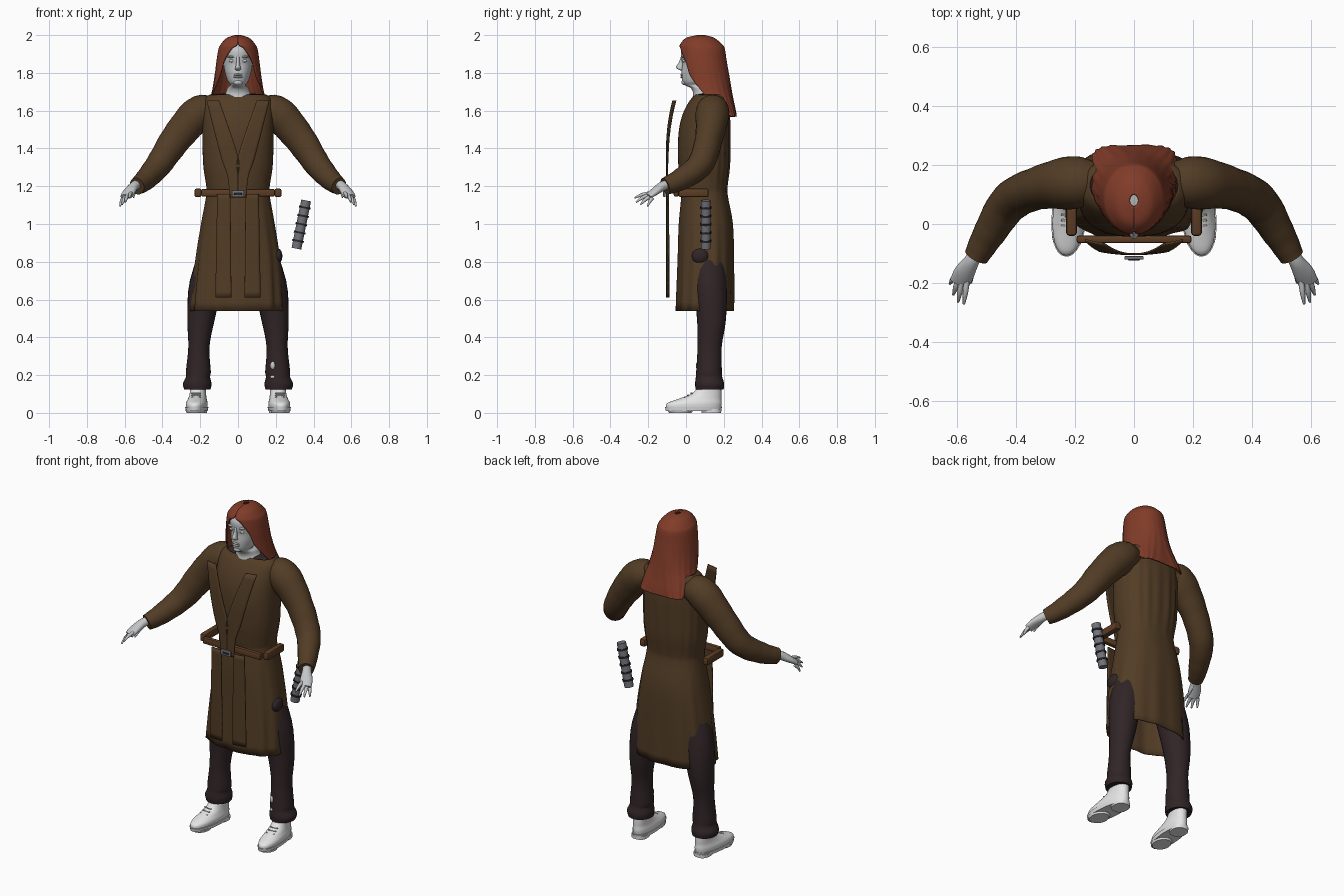
import bpy, bmesh, math
from mathutils import Vector

cube = bpy.data.objects.get("Cube")
if cube:
    bpy.data.objects.remove(cube, do_unlink=True)


def material(name, r, g, b):
    m = bpy.data.materials.new(name)
    m.use_nodes = True
    m.diffuse_color = (r, g, b, 1)
    bsdf = m.node_tree.nodes["Principled BSDF"]
    bsdf.inputs["Base Color"].default_value = (r, g, b, 1)
    bsdf.inputs["Roughness"].default_value = 0.8
    return m


ROBE = material("robe brown", 0.085, 0.046, 0.019)
LEATHER = material("leather brown", 0.11, 0.047, 0.018)
HAIR = material("auburn hair", 0.22, 0.045, 0.022)
SKIN = material("pale skin", 0.55, 0.56, 0.57)
SHOE = material("white shoe", 0.78, 0.78, 0.78)
TROUSER = material("dark trouser", 0.03, 0.018, 0.02)
METAL = material("grey metal", 0.17, 0.17, 0.2)
GRIP = material("black grip", 0.02, 0.02, 0.022)


def finish(name, bm, mat, thick=0, angle=50):
    bmesh.ops.recalc_face_normals(bm, faces=bm.faces)
    me = bpy.data.meshes.new(name)
    bm.to_mesh(me)
    bm.free()
    me.materials.append(mat)
    ob = bpy.data.objects.new(name, me)
    bpy.context.scene.collection.objects.link(ob)
    if thick:
        mod = ob.modifiers.new("thickness", "SOLIDIFY")
        mod.thickness = thick
    for o in bpy.context.selected_objects:
        o.select_set(False)
    ob.select_set(True)
    bpy.context.view_layer.objects.active = ob
    bpy.ops.object.shade_smooth_by_angle(angle=math.radians(angle))
    return ob


def spline(rows, k):
    """Catmull-Rom through rows of numbers."""
    out = []
    for i in range(len(rows) - 1):
        a, b, c, d = (rows[max(0, min(len(rows) - 1, i + j))] for j in (-1, 0, 1, 2))
        for s in range(k):
            t = s / k
            out.append([q + 0.5 * t * (r - p + t * (2 * p - 5 * q + 4 * r - w + t * (3 * (q - r) + w - p)))
                        for p, q, r, w in zip(a, b, c, d)])
    return out + [list(rows[-1])]


def skin_rings(name, rings, mat, closed=True, caps=True, thick=0):
    bm = bmesh.new()
    vs = [[bm.verts.new(p) for p in ring] for ring in rings]
    n = len(vs[0])
    for a, b in zip(vs, vs[1:]):
        for i in range(n if closed else n - 1):
            j = (i + 1) % n
            bm.faces.new((a[i], a[j], b[j], b[i]))
    if caps:
        bm.faces.new(vs[0])
        bm.faces.new(vs[-1])
    return finish(name, bm, mat, thick)


def power(v, p):
    return math.copysign(abs(v) ** p, v)


def stack(name, rows, mat, n=24, k=4, p=1, caps=True, thick=0, fold=None):
    """Horizontal rings: z, centre x, centre y, radius x, radius y."""
    rings = []
    for z, cx, cy, rx, ry in spline(rows, k):
        ring = []
        for i in range(n):
            t = math.tau * i / n
            f = fold(t, z) if fold else 1
            ring.append((cx + f * rx * power(math.sin(t), p), cy - f * ry * power(math.cos(t), p), z))
        rings.append(ring)
    return skin_rings(name, rings, mat, caps=caps, thick=thick)


def tube(name, rows, mat, n=16, k=4, caps=True, wrinkle=0):
    """Sections along a path: x, y, z, side radius, up radius."""
    path = spline(rows, k)
    pts = [Vector(r[:3]) for r in path]
    rings = []
    for i, r in enumerate(path):
        t = (pts[min(i + 1, len(pts) - 1)] - pts[max(i - 1, 0)]).normalized()
        side = Vector((0, 0, 1)).cross(t).normalized()
        up = t.cross(side)
        f = 1 + wrinkle * math.sin(i * 1.9)
        rings.append([pts[i] + f * (side * r[3] * math.cos(a) + up * r[4] * math.sin(a))
                      for a in (math.tau * j / n for j in range(n))])
    return skin_rings(name, rings, mat, caps=caps)


def ball(name, loc, size, mat):
    bm = bmesh.new()
    bmesh.ops.create_uvsphere(bm, u_segments=16, v_segments=10, radius=1)
    for v in bm.verts:
        v.co = Vector(v.co[i] * size[i] + loc[i] for i in range(3))
    return finish(name, bm, mat)


def box(name, loc, size, mat, bevel=0.004, tilt=0):
    bm = bmesh.new()
    bmesh.ops.create_cube(bm, size=1)
    for v in bm.verts:
        v.co = Vector(v.co[i] * size[i] for i in range(3))
    bmesh.ops.bevel(bm, geom=bm.edges[:], offset=bevel, segments=2, affect='EDGES', profile=0.5)
    ob = finish(name, bm, mat, angle=35)
    ob.location = loc
    ob.rotation_euler.x = tilt
    return ob


# Robe: one open tube, pleated towards the hem
def pleats(t, z):
    skirt = max(0, min(1, (1.15 - z) / 0.5))
    back = max(0, -math.cos(t)) * max(0, min(1, (z - 1.1) / 0.2)) * max(0, min(1, (1.65 - z) / 0.2))
    return 1 + skirt * (0.02 * math.sin(11 * t) + 0.012 * math.sin(17 * t + 1)) + 0.025 * back * math.sin(19 * t)


robe_rows = [(.54, -.005, .10, .245, .152), (.8, 0, .105, .225, .148), (1.0, 0, .105, .195, .143),
             (1.15, 0, .098, .168, .123), (1.2, 0, .095, .168, .124), (1.3, 0, .095, .183, .135),
             (1.42, 0, .095, .188, .138), (1.52, 0, .1, .188, .134), (1.6, 0, .11, .187, .12),
             (1.66, 0, .125, .18, .1), (1.685, 0, .13, .15, .08)]
stack("robe", robe_rows, ROBE, n=80, p=0.85, caps=False, thick=0.006, fold=pleats)
stack("undershirt", [(1.6, 0, .12, .165, .09), (1.675, 0, .13, .155, .08), (1.69, 0, .125, .09, .06)], TROUSER)


# Front sash panels: thin curved strips
def sash(name, rows, s):
    rings = []
    for z, x0, x1 in spline(rows, 6):
        xs = [x0 + (x1 - x0) * i / 6 for i in range(7)]
        bow = -0.106 + 0.025 * max(0, (z - 1.4) / 0.25) ** 2
        rings.append([(s * x, bow + 0.8 * x * x, z) for x in xs])
    skin_rings(name, rings, ROBE, closed=False, caps=False, thick=0.007)


for s, side in ((1, "left"), (-1, "right")):
    sash(side + "_chest_sash", [(1.655, .1, .167), (1.36, 0, .092), (1.25, 0, .055), (1.14, 0, .045)], s)
    sash(side + "_skirt_sash", [(1.16, .04, .11), (.9, .038, .115), (.61, .035, .12)], s)

    # Sleeve
    tube(side + "_sleeve", [(s * .13, .14, 1.6, .07, .07), (s * .21, .14, 1.585, .09, .092),
                            (s * .325, .122, 1.455, .073, .083), (s * .42, .075, 1.315, .068, .07),
                            (s * .49, -.03, 1.235, .055, .058), (s * .535, -.11, 1.2, .042, .046)],
         ROBE, n=24, k=6, wrinkle=0.012)

    # Hand with four fingers and thumb
    tube(side + "_palm", [(s * .53, -.09, 1.212, .026, .024), (s * .55, -.125, 1.2, .026, .025),
                          (s * .575, -.165, 1.172, .035, .02), (s * .592, -.2, 1.145, .034, .014)], SKIN)
    fingers = {"index": ((.567, -.195, 1.162), (.577, -.272, 1.138)),
               "middle": ((.585, -.2, 1.152), (.597, -.265, 1.115)),
               "ring": ((.598, -.195, 1.142), (.613, -.24, 1.103)),
               "little": ((.608, -.178, 1.138), (.625, -.203, 1.094)),
               "thumb": ((.548, -.14, 1.18), (.553, -.2, 1.14))}
    for label, (a, b) in fingers.items():
        mid = [(p + q) / 2 for p, q in zip(a, b)]
        tube(f"{side}_{label}_finger", [(s * a[0], a[1], a[2], .01, .011),
                                        (s * mid[0], mid[1], mid[2] + .005, .009, .009),
                                        (s * b[0], b[1], b[2], .004, .004)], SKIN, n=10)

    # Trouser leg
    stack(side + "_trouser_leg", [(.125, s * .215, .125, .07, .074), (.155, s * .216, .125, .076, .077),
                                  (.19, s * .212, .122, .064, .07), (.22, s * .21, .122, .066, .068),
                                  (.35, s * .207, .125, .056, .064), (.5, s * .195, .135, .073, .077),
                                  (.7, s * .165, .125, .09, .09), (.95, s * .09, .105, .08, .09)], TROUSER)

    # Shoe: upper, welt, heel, laces
    parts = [stack(side + "_shoe_upper", [(.02, 0, .04, .054, .145), (.05, 0, .044, .056, .146),
                                          (.075, 0, .075, .048, .113), (.1, 0, .108, .043, .08),
                                          (.135, 0, .125, .042, .062)], SHOE, n=32, p=0.9),
             stack(side + "_shoe_sole", [(.01, 0, .04, .056, .147), (.03, 0, .04, .06, .151)], SHOE, n=32, k=1, p=0.9),
             stack(side + "_shoe_heel", [(0, 0, .135, .046, .052), (.02, 0, .135, .047, .053)], SHOE, k=1, p=0.8),
             stack(side + "_shoe_ball", [(0, 0, -.03, .048, .06), (.015, 0, -.03, .054, .07)], SHOE, k=1)]
    for i in range(4):
        parts.append(box(f"{side}_lace_{i + 1}", (0, -.025 + .018 * i, .071 + .011 * i), (.05, .007, .007),
                         SHOE, bevel=.002, tilt=0.5))
    for ob in parts:
        ob.location += Vector((s * .222, 0, 0))
        ob.rotation_euler.z = s * 0.09

    # Belt side bar
    box(side + "_belt_bar", (s * .212, .04, 1.165), (.036, .16, .046), LEATHER, .01)

# Belt front and buckle
box("front_belt_bar", (0, -.052, 1.165), (.39, .026, .04), LEATHER, .008)
box("buckle", (0, -.115, 1.16), (.066, .012, .034), METAL, .003)
box("buckle_slot", (0, -.121, 1.16), (.04, .004, .012), GRIP, .001)

# Trouser cloth and skin showing through
ball("torn_thigh_patch", (.212, .075, .83), (.023, .045, .04), TROUSER)
for i, z in enumerate((.25, .19)):
    ball(f"bare_shin_{i + 1}", (.185, .066, z), (.014, .014, .022 - .012 * i), SKIN)

# Head and neck
stack("head", [(1.655, 0, .105, .1, .075), (1.69, 0, .1, .068, .062), (1.72, 0, .09, .056, .065),
               (1.735, 0, .06, .04, .066), (1.755, 0, .06, .054, .08), (1.8, 0, .07, .069, .094),
               (1.845, 0, .075, .077, .095), (1.87, 0, .075, .079, .099), (1.92, 0, .075, .079, .1),
               (1.96, 0, .08, .06, .075)], SKIN, n=32)
stack("nose", [(1.812, 0, -.02, .007, .008), (1.82, 0, -.028, .016, .016), (1.832, 0, -.032, .013, .02),
               (1.855, 0, -.024, .009, .014), (1.885, 0, -.02, .008, .008)], SKIN, n=12)
for i, z in enumerate((1.778, 1.79)):
    ball(("lower", "upper")[i] + "_lip", (0, -.021, z), (.024, .009, .006), SKIN)
ball("chin", (0, -.008, 1.75), (.024, .016, .015), SKIN)
for s, side in ((1, "left"), (-1, "right")):
    ball(side + "_eyelid", (s * .033, -.011, 1.864), (.015, .008, .008), SKIN)
    ball(side + "_brow", (s * .034, -.014, 1.885), (.024, .009, .006), SKIN)

# Hair: z, centre y, radius x, radius y, half angle of the face opening, squareness
hair_rows = [(2.0, .08, .015, .02, 0, 1), (1.985, .075, .06, .075, 0, 1), (1.95, .08, .092, .112, .06, 1),
             (1.925, .085, .104, .121, .36, 1), (1.86, .09, .114, .126, .74, 1), (1.78, .1, .124, .13, .95, 1),
             (1.71, .115, .135, .126, 1.3, .9), (1.655, .125, .148, .126, 1.62, .75),
             (1.61, .135, .151, .126, 1.85, .6), (1.57, .142, .152, .126, 2.15, .45)]
rings = []
for z, cy, rx, ry, a, p in spline(hair_rows, 5):
    a = max(a, 0)
    ring = []
    for i in range(49):
        t = a + (math.tau - 2 * a) * i / 48
        f = 1 + 0.012 * math.sin(23 * t) * max(0, min(1, (1.93 - z) / 0.2))
        ring.append((f * rx * power(math.sin(t), p), cy - f * ry * power(math.cos(t), p), z))
    rings.append(ring)
skin_rings("hair", rings, HAIR, closed=False, caps=False, thick=0.008)

# Hilt hanging beside the left hip
hilt = [stack("hilt_body", [(-.13, 0, 0, .026, .026), (.13, 0, 0, .026, .026)], METAL, k=1)]
for i in range(5):
    z = -.088 + .045 * i
    hilt.append(stack(f"hilt_ring_{i + 1}", [(z - .005, 0, 0, .031, .031), (z + .005, 0, 0, .031, .031)], GRIP, k=1))
for ob in hilt:
    ob.location = (.335, .105, .997)
    ob.rotation_euler.y = 0.2
